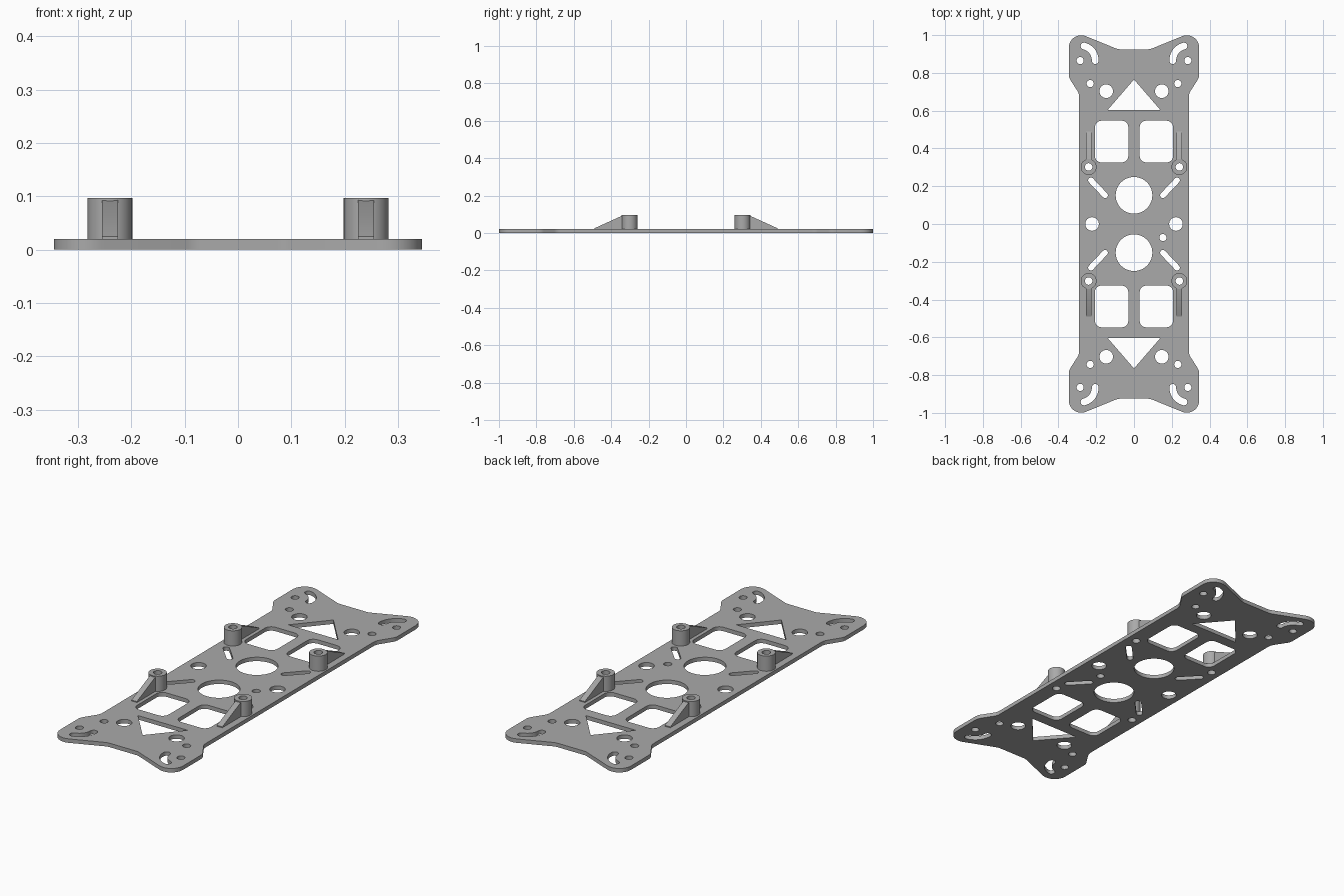
import bpy, bmesh, math
from mathutils import Vector

old = bpy.data.objects.get("Cube")
if old:
    bpy.data.objects.remove(old, do_unlink=True)

GREY = (0.4, 0.4, 0.4, 1)
grey = bpy.data.materials.new("plain grey")
grey.use_nodes = True
grey.diffuse_color = GREY
grey.node_tree.nodes["Principled BSDF"].inputs["Base Color"].default_value = GREY

PLATE, TOP = 0.02, 0.097
SIGNS = [(1, 1), (1, -1), (-1, -1), (-1, 1)]


def arc(x, y, r, start, end, n):
    return [(x + r * math.cos(start + (end - start) * i / n),
             y + r * math.sin(start + (end - start) * i / n)) for i in range(n + 1)]


def circle(x, y, r, n=32):
    return arc(x, y, r, 0, math.tau, n)[:-1]


def rounded(corners, n=8):
    """Polygon of (x, y, radius) corners with each corner filleted."""
    out = []
    for i, (x, y, r) in enumerate(corners):
        p = Vector((x, y))
        a = (Vector(corners[i - 1][:2]) - p).normalized()
        b = (Vector(corners[(i + 1) % len(corners)][:2]) - p).normalized()
        if r == 0:
            out.append((x, y))
            continue
        half = a.angle(b) / 2
        centre = p + (a + b).normalized() * r / math.sin(half)
        u = p + a * r / math.tan(half) - centre
        v = p + b * r / math.tan(half) - centre
        for k in range(n + 1):
            d = u.normalized().slerp(v.normalized(), k / n) * r
            out.append(tuple(centre + d))
    return out


def slot(path, w):
    """Round-ended slot of half width w along a path."""
    pts = [Vector(p) for p in path]
    left, right = [], []
    for i, p in enumerate(pts):
        t = (pts[min(i + 1, len(pts) - 1)] - pts[max(i - 1, 0)]).normalized()
        side = Vector((-t.y, t.x)) * w
        left.append(tuple(p + side))
        right.append(tuple(p - side))
    t0, t1 = pts[1] - pts[0], pts[-1] - pts[-2]
    a0, a1 = math.atan2(t0.y, t0.x), math.atan2(t1.y, t1.x)
    q = math.pi / 2
    head = arc(*pts[-1], w, a1 + q, a1 - q, 8)[1:-1]
    tail = arc(*pts[0], w, a0 - q, a0 - 3 * q, 8)[1:-1]
    return left + head + right[::-1] + tail


def finish(obj):
    obj.data.materials.clear()
    obj.data.materials.append(grey)
    bpy.ops.object.select_all(action="DESELECT")
    obj.select_set(True)
    bpy.context.view_layer.objects.active = obj
    bpy.ops.object.shade_smooth_by_angle(angle=math.radians(30))


def extruded(name, loops, z0, z1):
    """Flat outline with holes, raised from z0 to z1."""
    curve = bpy.data.curves.new(name + "_profile", "CURVE")
    curve.dimensions, curve.fill_mode = "2D", "BOTH"
    curve.extrude = (z1 - z0) / 2
    for loop in loops:
        s = curve.splines.new("POLY")
        s.points.add(len(loop) - 1)
        for pt, (x, y) in zip(s.points, loop):
            pt.co = (x, y, 0, 1)
        s.use_cyclic_u = True
    temp = bpy.data.objects.new(name + "_profile", curve)
    mesh = bpy.data.meshes.new_from_object(temp)
    bpy.data.objects.remove(temp)
    bm = bmesh.new()
    bm.from_mesh(mesh)
    bmesh.ops.remove_doubles(bm, verts=bm.verts, dist=1e-5)
    bmesh.ops.translate(bm, verts=bm.verts, vec=(0, 0, (z0 + z1) / 2))
    bmesh.ops.recalc_face_normals(bm, faces=bm.faces)
    bm.to_mesh(mesh)
    bm.free()
    obj = bpy.data.objects.new(name, mesh)
    bpy.context.collection.objects.link(obj)
    finish(obj)


def rib(name, sx, sy):
    """Sloping brace behind a post."""
    profile = [(0.33, PLATE), (0.49, PLATE), (0.49, 0.025), (0.338, TOP - 0.003), (0.33, TOP - 0.003)]
    bm = bmesh.new()
    face = bm.faces.new([bm.verts.new((sx * 0.225, sy * y, z)) for y, z in profile])
    side = bmesh.ops.extrude_face_region(bm, geom=[face])["geom"]
    bmesh.ops.translate(bm, vec=(sx * 0.03, 0, 0),
                        verts=[v for v in side if isinstance(v, bmesh.types.BMVert)])
    bmesh.ops.recalc_face_normals(bm, faces=bm.faces)
    mesh = bpy.data.meshes.new(name)
    bm.to_mesh(mesh)
    bm.free()
    obj = bpy.data.objects.new(name, mesh)
    bpy.context.collection.objects.link(obj)
    finish(obj)


# Plate outline: one quarter, mirrored around
quarter = [(0.085, 0.925, 0.06), (0.345, 1.031, 0.065), (0.345, 0.775, 0.06), (0.29, 0.69, 0.06)]
outline = []
for sx, sy in SIGNS:
    part = [(sx * x, sy * y, r) for x, y, r in quarter]
    outline += part if sx == sy else part[::-1]

# Holes repeated in every quarter
quarter_holes = [
    circle(0.285, 0.865, 0.019, 20),
    circle(0.232, 0.743, 0.019, 20),
    circle(0.147, 0.703, 0.036),
    circle(0.24, 0.302, 0.02, 20),
    slot(arc(0.285, 0.865, 0.08, math.pi, math.radians(105), 10), 0.018),
    slot([(0.228, 0.231), (0.153, 0.152)], 0.015),
    rounded([(0.03, 0.326, 0.035), (0.207, 0.326, 0.035), (0.207, 0.547, 0.035), (0.03, 0.547, 0.035)]),
]
loops = [rounded(outline)]
for sx, sy in SIGNS:
    loops += [[(sx * x, sy * y) for x, y in hole] for hole in quarter_holes]

# Centre line and side holes
for s in (1, -1):
    loops.append(circle(0, s * 0.152, 0.097, 48))
    loops.append(circle(s * 0.222, 0, 0.036))
    loops.append([(-0.14, s * 0.603), (0.14, s * 0.603), (0, s * 0.765)])
loops.append(circle(0.153, -0.072, 0.019, 20))
extruded("base_plate", loops, 0, PLATE)

# Hollow posts with braces
for sx, sy in SIGNS:
    tag = ("back" if sy > 0 else "front") + ("_left" if sx > 0 else "_right")
    extruded(tag + "_post", [circle(sx * 0.24, sy * 0.302, 0.042), circle(sx * 0.24, sy * 0.302, 0.02, 20)],
             PLATE, TOP)
    rib(tag + "_brace", sx, sy)
